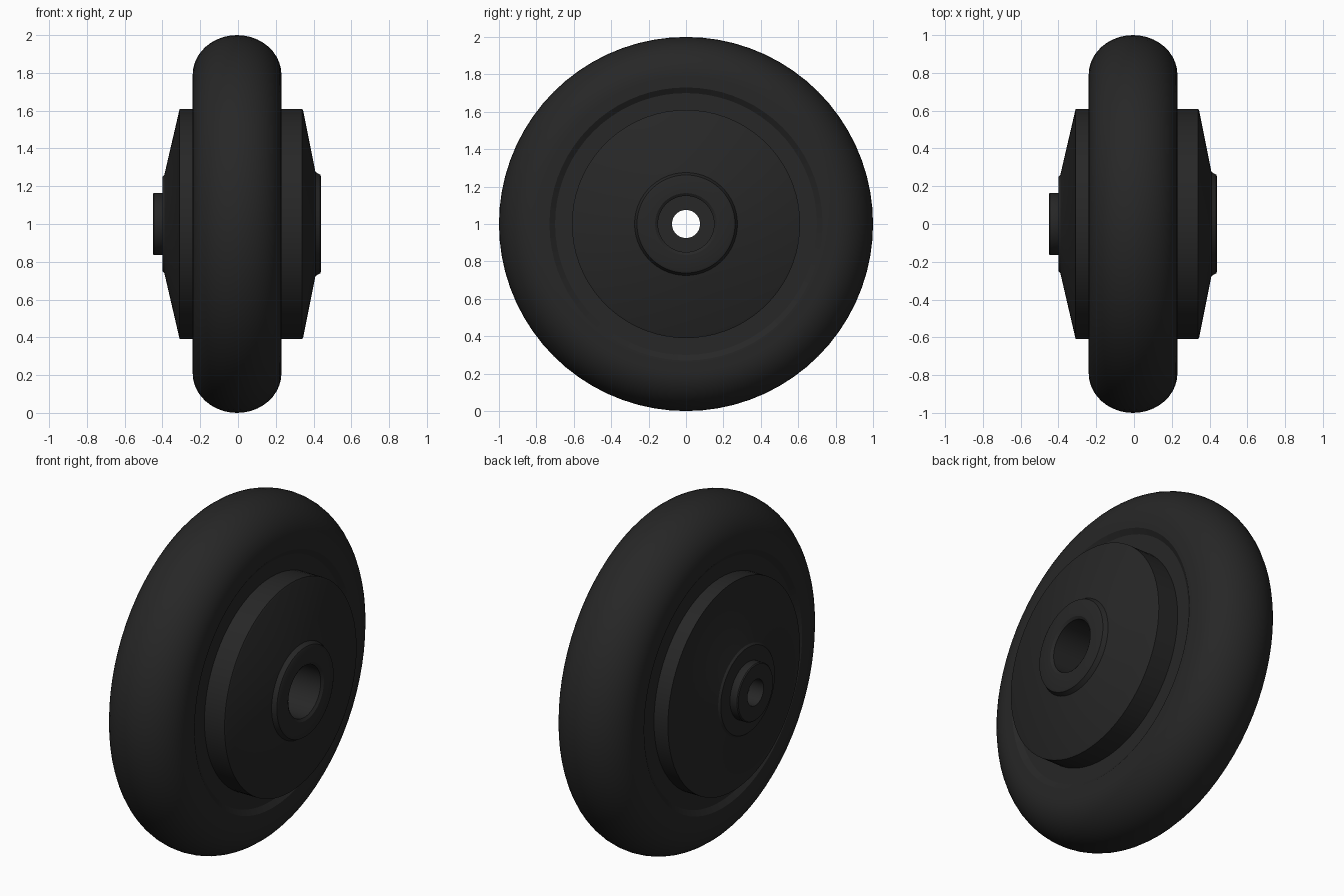
import bpy, bmesh, math

if "Cube" in bpy.data.objects:
    bpy.data.objects.remove(bpy.data.objects["Cube"])

SEG = 72
CENTRE_Z = 1.0

mat = bpy.data.materials.new("dark_rubber")
mat.diffuse_color = (0.02, 0.02, 0.02, 1)
mat.use_nodes = True
mat.node_tree.nodes["Principled BSDF"].inputs["Base Color"].default_value = mat.diffuse_color


def lathe(name, profile):
    """Revolve a closed (x, radius) profile around the axle (x axis)."""
    bm = bmesh.new()
    rings = []
    for i in range(SEG):
        a = 2 * math.pi * i / SEG
        rings.append([bm.verts.new((x, r * math.cos(a), r * math.sin(a)))
                      for x, r in profile])
    n = len(profile)
    for i in range(SEG):
        p, q = rings[i], rings[(i + 1) % SEG]
        for j in range(n):
            k = (j + 1) % n
            bm.faces.new((p[j], p[k], q[k], q[j]))
    bmesh.ops.recalc_face_normals(bm, faces=bm.faces)
    me = bpy.data.meshes.new(name)
    bm.to_mesh(me)
    bm.free()
    ob = bpy.data.objects.new(name, me)
    ob.location.z = CENTRE_Z
    me.materials.append(mat)
    bpy.context.collection.objects.link(ob)
    bpy.ops.object.select_all(action='DESELECT')
    ob.select_set(True)
    bpy.context.view_layer.objects.active = ob
    bpy.ops.object.shade_smooth_by_angle(angle=math.radians(30))
    return ob


# Tyre: rounded tread, flat sidewalls, shallow stepped lip near the hub
tread = [(-0.005 + 0.235 * math.cos(math.pi * i / 20),
          0.79 + 0.21 * math.sin(math.pi * i / 20)) for i in range(21)]
left_wall = [(-0.24, 0.73), (-0.22, 0.70), (-0.22, 0.59)]
right_wall = [(0.21, 0.59), (0.21, 0.70), (0.23, 0.73)]
lathe("tyre", tread + left_wall + right_wall)

# Hub: drum with conical faces, raised ring on the right, open bore
lathe("hub", [
    (-0.40, 0.15), (-0.40, 0.25), (-0.39, 0.26), (-0.31, 0.605), (-0.31, 0.61),
    (0.34, 0.61), (0.345, 0.60), (0.41, 0.275), (0.435, 0.262), (0.44, 0.25),
    (0.44, 0.165), (0.43, 0.15)])

# Axle bushing: left end boss with the small through hole
lathe("axle_bushing", [
    (-0.45, 0.075), (-0.45, 0.16), (-0.445, 0.165), (-0.39, 0.165),
    (-0.36, 0.15), (-0.36, 0.075)])
